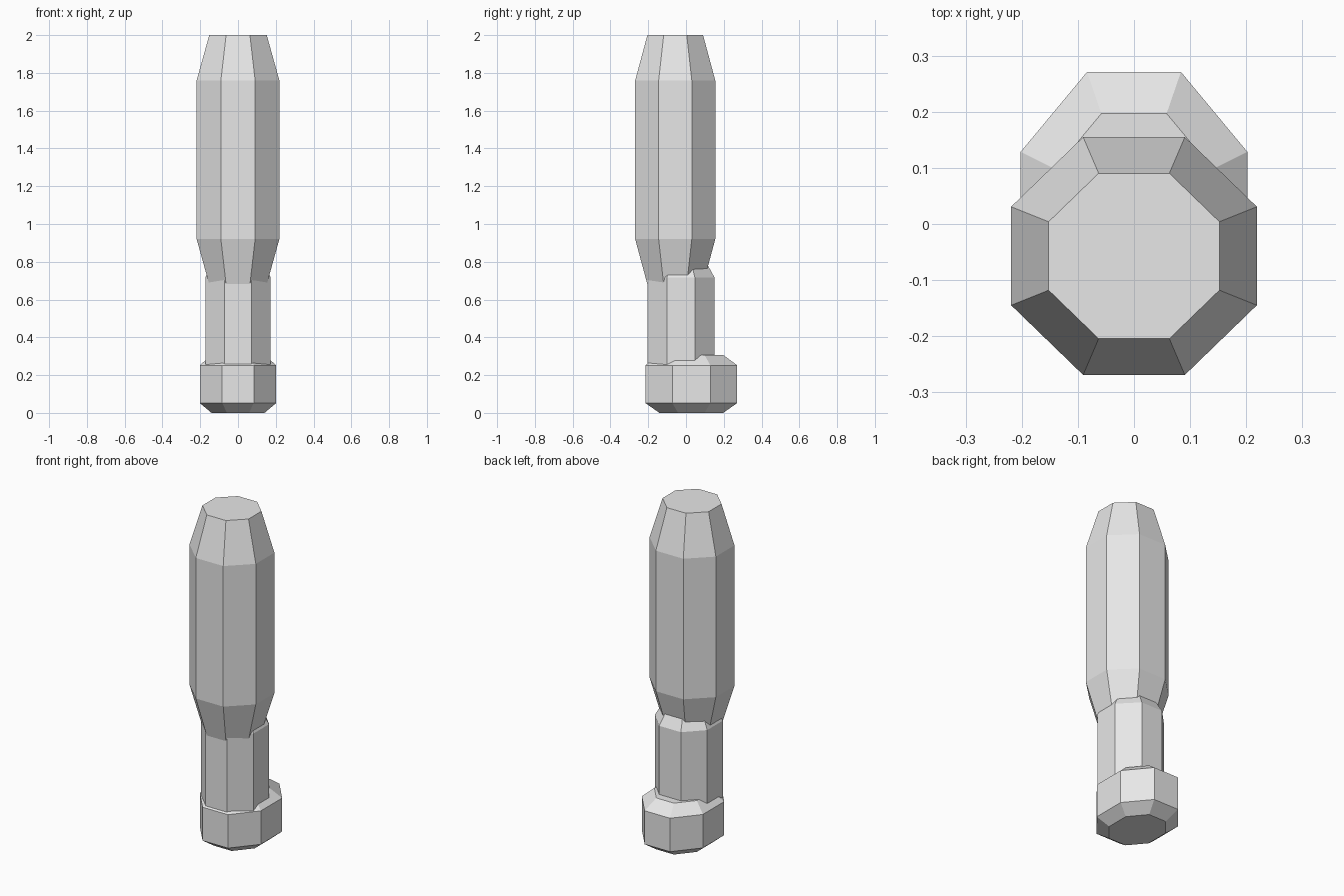
import bpy
import bmesh

cube = bpy.data.objects.get("Cube")
if cube:
    bpy.data.objects.remove(cube, do_unlink=True)

grey = bpy.data.materials.new("plain grey")
grey.use_nodes = True
colour = (0.8, 0.8, 0.8, 1)
grey.diffuse_color = colour
grey.node_tree.nodes["Principled BSDF"].inputs["Base Color"].default_value = colour

FLAT = 0.414  # half side of an octagon relative to its half width


def octagon_part(name, centre_y, half_x, half_y, end_scale, levels):
    """Octagonal column with tapered ends; levels are the four ring heights."""
    bm = bmesh.new()
    outline = [(1, -FLAT), (1, FLAT), (FLAT, 1), (-FLAT, 1),
               (-1, FLAT), (-1, -FLAT), (-FLAT, -1), (FLAT, -1)]
    rings = []
    for z, s in zip(levels, (end_scale, 1, 1, end_scale)):
        rings.append([bm.verts.new((x * half_x * s, centre_y + y * half_y * s, z))
                      for x, y in outline])
    for low, high in zip(rings, rings[1:]):
        for i in range(8):
            j = (i + 1) % 8
            bm.faces.new((low[i], low[j], high[j], high[i]))
    bm.faces.new(rings[0][::-1])
    bm.faces.new(rings[-1])
    mesh = bpy.data.meshes.new(name)
    bm.to_mesh(mesh)
    bm.free()
    mesh.materials.append(grey)
    obj = bpy.data.objects.new(name, mesh)
    bpy.context.collection.objects.link(obj)
    return obj


# Wide foot, set slightly towards the back
octagon_part("foot", 0.028, 0.202, 0.243, 0.695, (0, 0.052, 0.252, 0.307))
# Narrow neck joining foot and head
octagon_part("neck", -0.027, 0.173, 0.178, 0.695, (0.15, 0.22, 0.717, 0.815))
# Long head, set slightly towards the front
octagon_part("head", -0.057, 0.219, 0.212, 0.695, (0.68, 0.92, 1.76, 2))
